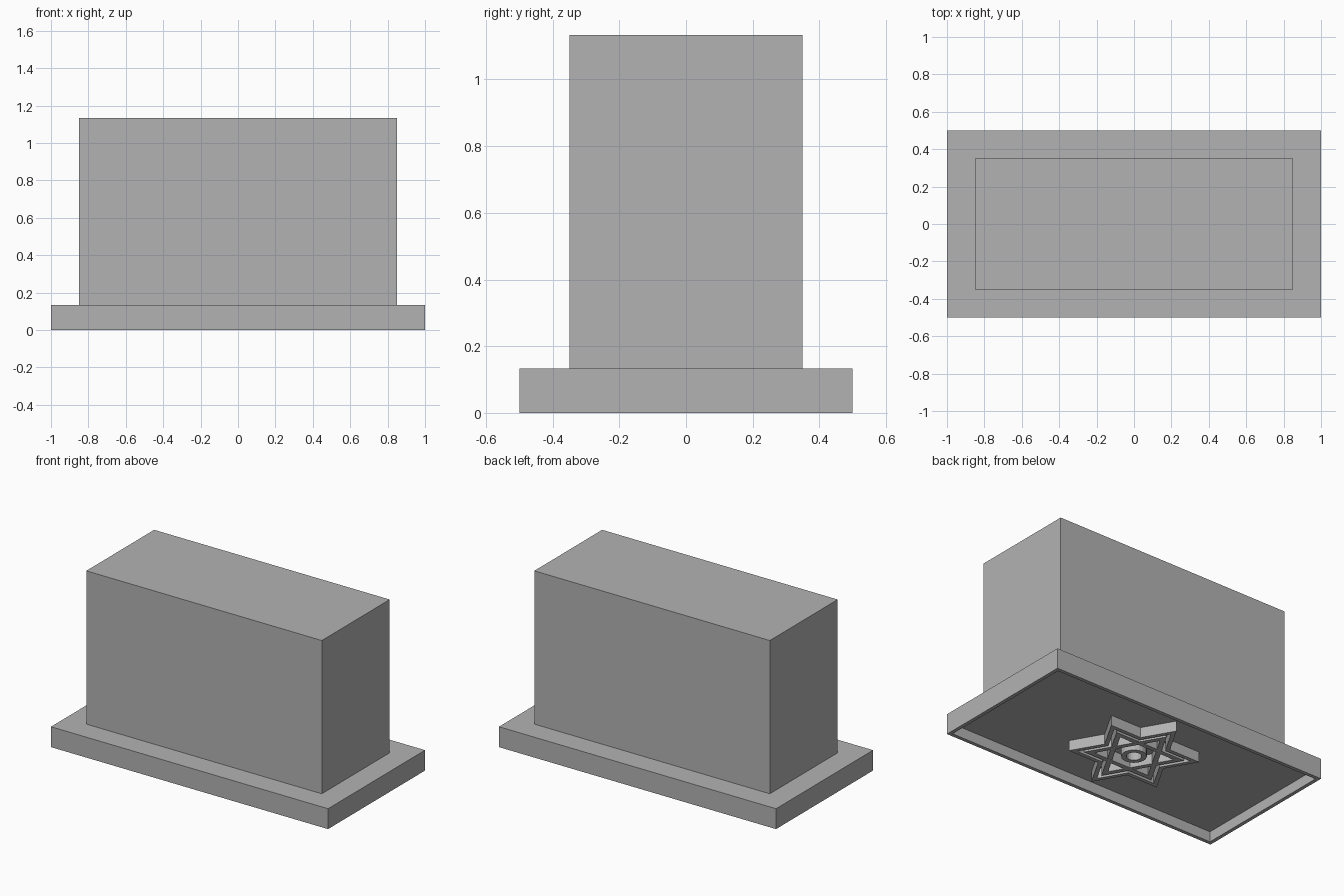
import bpy
import bmesh
import math

old = bpy.data.objects.get("Cube")
if old:
    bpy.data.objects.remove(old, do_unlink=True)

# One plain grey for the whole stamp
grey = bpy.data.materials.new("plain grey")
grey.use_nodes = True
colour = (0.45, 0.45, 0.45, 1)
grey.diffuse_color = colour
grey.node_tree.nodes["Principled BSDF"].inputs["Base Color"].default_value = colour

BASE_TOP = 0.133
RECESS = 0.067
RIM = 0.033


def finish(name, bm):
    bmesh.ops.recalc_face_normals(bm, faces=bm.faces)
    mesh = bpy.data.meshes.new(name)
    bm.to_mesh(mesh)
    bm.free()
    mesh.materials.append(grey)
    obj = bpy.data.objects.new(name, mesh)
    bpy.context.collection.objects.link(obj)
    return obj


def box(width, depth, bottom, top):
    bm = bmesh.new()
    bmesh.ops.create_cube(bm, size=1)
    for v in bm.verts:
        v.co.x *= width
        v.co.y *= depth
        v.co.z = top if v.co.z > 0 else bottom
    return bm


def ring_points(sides, radius, start=90):
    return [(radius * math.cos(math.radians(start) + i * math.tau / sides),
             radius * math.sin(math.radians(start) + i * math.tau / sides))
            for i in range(sides)]


def star_points(radius):
    # Outer tips alternate with the notches of a six-pointed star
    tips = ring_points(12, radius)
    notches = ring_points(12, radius / math.sqrt(3))
    return [tips[i] if i % 2 == 0 else notches[i] for i in range(12)]


def raised_band(name, outer, inner, bottom=0.0):
    # Closed outline standing out from the recess floor
    bm = bmesh.new()
    top = RECESS + 0.003
    loops = [[bm.verts.new((x, y, z)) for x, y in pts]
             for pts, z in ((outer, bottom), (inner, bottom), (inner, top), (outer, top))]
    n = len(outer)
    for k in range(4):
        a, b = loops[k], loops[(k + 1) % 4]
        for i in range(n):
            j = (i + 1) % n
            bm.faces.new((a[i], a[j], b[j], b[i]))
    return finish(name, bm)


# Handle block
finish("handle", box(1.7, 0.7, BASE_TOP, BASE_TOP + 1))

# Base plate with a rimmed recess underneath
bm = box(2, 1, 0, BASE_TOP)
bm.normal_update()
under = [f for f in bm.faces if f.normal.z < -0.9]
bmesh.ops.inset_region(bm, faces=under, thickness=RIM)
floor = bmesh.ops.extrude_face_region(bm, geom=under)
bmesh.ops.delete(bm, geom=under, context='FACES_ONLY')
for v in floor["geom"]:
    if isinstance(v, bmesh.types.BMVert):
        v.co.z = RECESS
finish("base_plate", bm)

# Raised star relief: outline, two crossed triangles and a centre ring
raised_band("star_outline", star_points(0.385), star_points(0.335))
for name, start, bottom in (("triangle_up", 90, 0.0), ("triangle_down", -90, 0.001)):
    raised_band(name, ring_points(3, 0.295, start), ring_points(3, 0.235, start), bottom)
raised_band("centre_ring", ring_points(20, 0.075), ring_points(20, 0.045))
